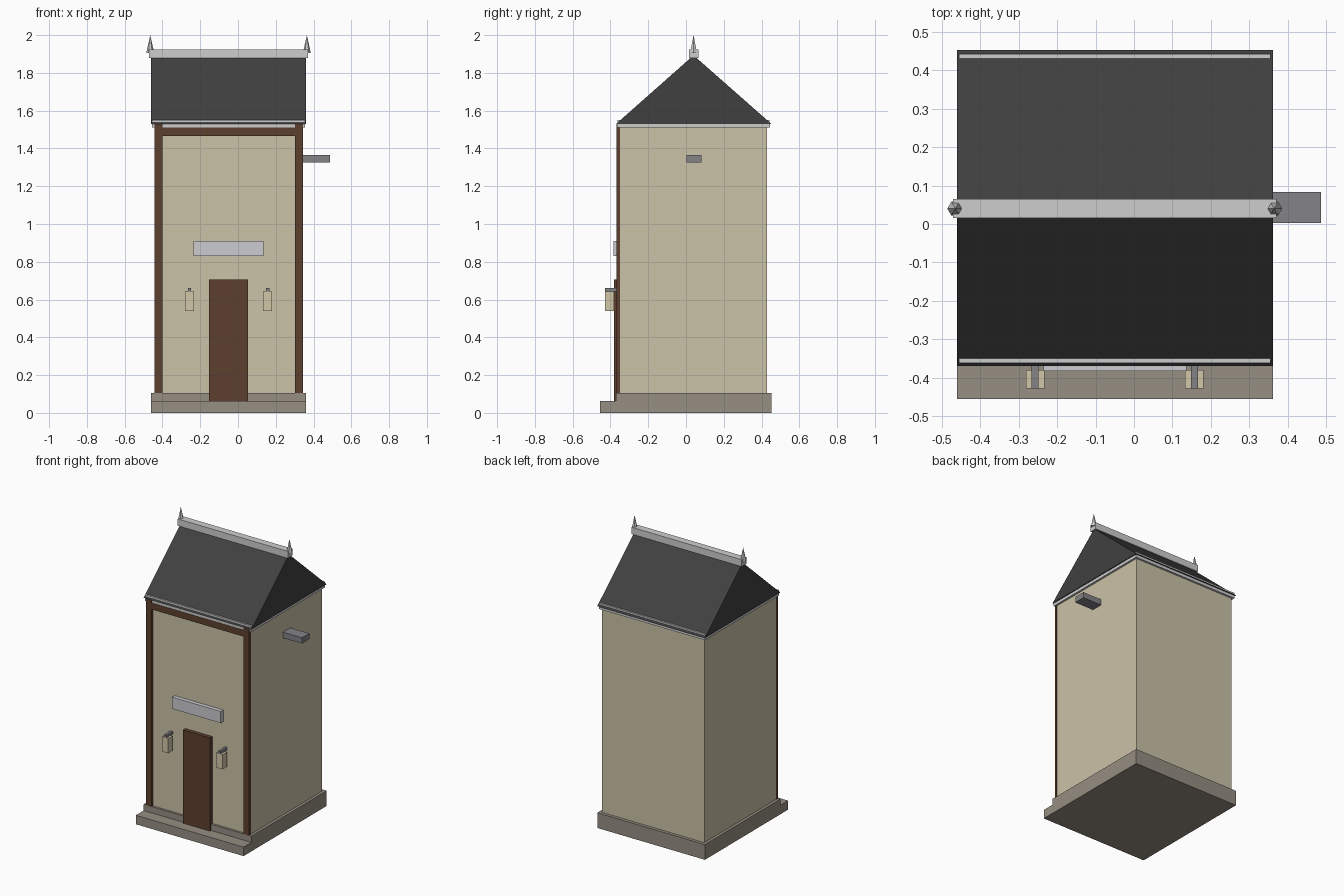
import bpy, bmesh, math

if "Cube" in bpy.data.objects:
    bpy.data.objects.remove(bpy.data.objects["Cube"])


def material(name, rgb):
    lin = [((c / 255 + 0.055) / 1.055) ** 2.4 for c in rgb]
    m = bpy.data.materials.new(name)
    m.diffuse_color = (*lin, 1)
    m.use_nodes = True
    m.node_tree.nodes["Principled BSDF"].inputs["Base Color"].default_value = m.diffuse_color
    return m


PLASTER = material("cream plaster", (203, 194, 167))
STONE = material("grey brown stone", (150, 142, 130))
WOOD = material("brown wood", (92, 64, 47))
SLATE = material("dark slate", (64, 64, 64))
WHITE = material("pale grey trim", (206, 206, 206))
SIGN = material("pale lilac board", (204, 203, 208))
METAL = material("grey metal", (131, 131, 135))
LAMP = material("warm lamp glass", (210, 200, 168))


def finish(name, bm, mat):
    bmesh.ops.recalc_face_normals(bm, faces=bm.faces)
    mesh = bpy.data.meshes.new(name)
    bm.to_mesh(mesh)
    bm.free()
    mesh.materials.append(mat)
    ob = bpy.data.objects.new(name, mesh)
    bpy.context.collection.objects.link(ob)
    return ob


def box(name, x, y, z, mat):
    """Box given by its (min, max) range on each axis."""
    bm = bmesh.new()
    bmesh.ops.create_cube(bm, size=1)
    for v in bm.verts:
        v.co = [r[0] if c < 0 else r[1] for c, r in zip(v.co, (x, y, z))]
    return finish(name, bm, mat)


def prism(name, profile, x0, x1, mat):
    """Extrude a (y, z) profile along x."""
    bm = bmesh.new()
    face = bm.faces.new([bm.verts.new((x0, y, z)) for y, z in profile])
    ext = bmesh.ops.extrude_face_region(bm, geom=[face])["geom"]
    for v in ext:
        if isinstance(v, bmesh.types.BMVert):
            v.co.x = x1
    return finish(name, bm, mat)


CX = -0.05   # building centre line
CY = 0.04    # ridge line


def span(half, c=CX):
    return (c - half, c + half)


# Foundation and front step
box("foundation", span(0.411), (-0.37, 0.452), (0, 0.105), STONE)
box("front_step", span(0.411), (-0.455, -0.37), (0, 0.062), STONE)

# Walls
box("walls", span(0.391), (-0.355, 0.43), (0.105, 1.52), PLASTER)

# Timber frame on the front
for side, name in ((-1, "left_post"), (1, "right_post")):
    box(name, span(0.021, CX + side * 0.372), (-0.369, -0.35), (0.105, 1.53), WOOD)
box("top_beam", span(0.351), (-0.368, -0.35), (1.465, 1.51), WOOD)

# Door and sign board
box("door", span(0.103), (-0.382, -0.35), (0.062, 0.705), WOOD)
box("sign_board", span(0.186), (-0.383, -0.35), (0.83, 0.91), SIGN)

# Wall lamps on arms either side of the door
for side, name in ((-1, "left"), (1, "right")):
    lx = CX + side * 0.207
    box(name + "_lamp", span(0.024, lx), (-0.428, -0.38), (0.54, 0.642), LAMP)
    box(name + "_lamp_arm", span(0.009, lx), (-0.428, -0.35), (0.642, 0.66), METAL)

# Side bracket high on the right wall
box("side_bracket", (0.33, 0.486), (0.003, 0.083), (1.325, 1.365), METAL)

# Eaves trim, gable roof, and the strips along both eaves
box("eaves_trim", span(0.405), (-0.366, 0.444), (1.51, 1.53), WHITE)
prism("roof", [(-0.37, 1.53), (0.452, 1.53), (CY, 1.893)],
      CX - 0.411, CX + 0.411, SLATE)
for side, name in ((-1, "front_gutter"), (1, "back_gutter")):
    box(name, span(0.405), span(0.006, CY + side * 0.396), (1.53, 1.55), WHITE)

# Ridge cap with a six-sided spike at each end
box("ridge_cap", span(0.421), span(0.025, CY), (1.878, 1.925), WHITE)
for side, name in ((-1, "left_finial"), (1, "right_finial")):
    bm = bmesh.new()
    n = 6
    ring = [bm.verts.new((CX + side * 0.4145 + 0.021 * math.cos(i * math.tau / n),
                          CY + 0.021 * math.sin(i * math.tau / n), 1.905))
            for i in range(n)]
    tip = bm.verts.new((CX + side * 0.4145, CY, 2.0))
    bm.faces.new(ring)
    for i in range(n):
        bm.faces.new((ring[i], ring[(i + 1) % n], tip))
    finish(name, bm, WHITE)
